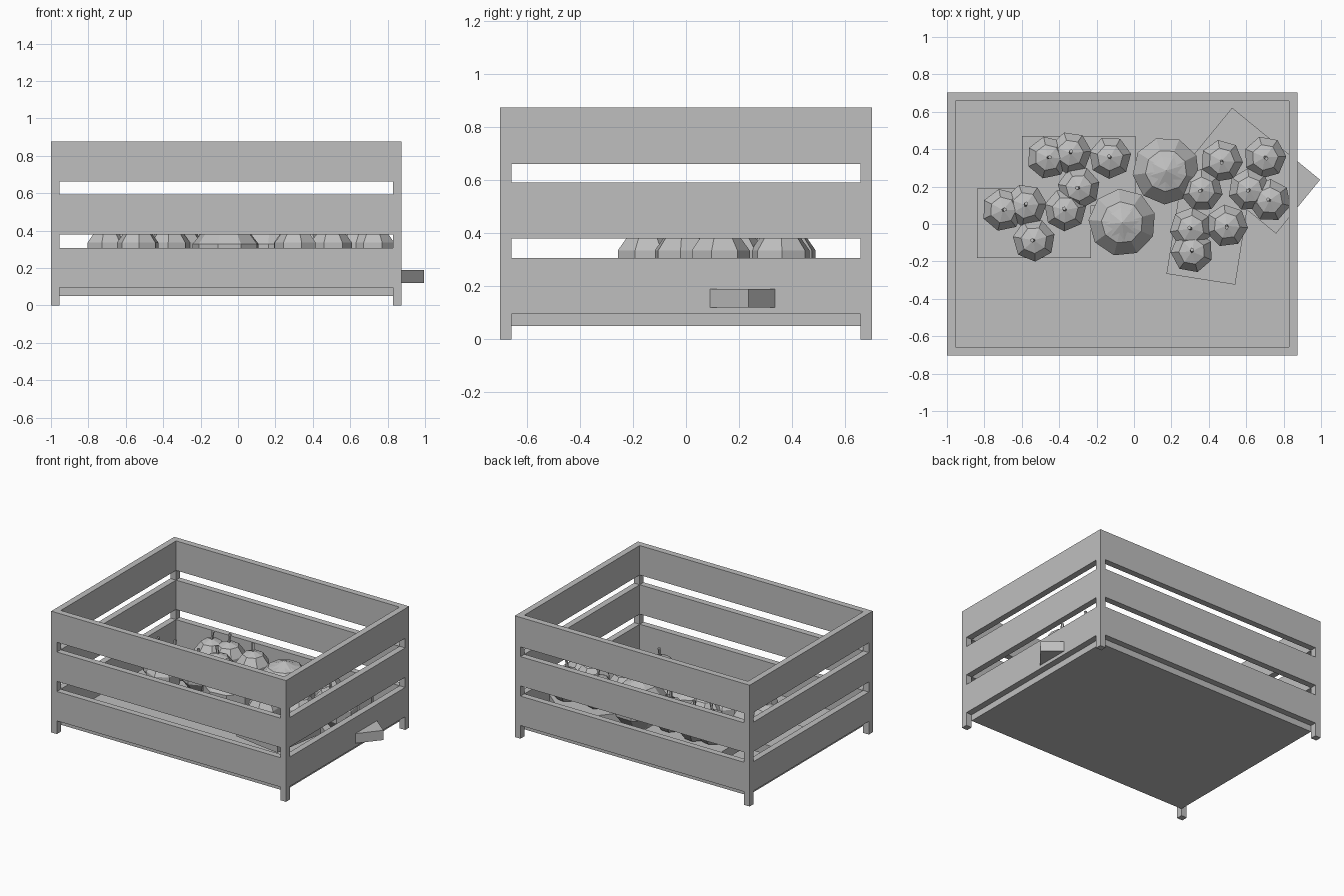
import bpy, bmesh, math
from mathutils import Matrix, Vector

cube = bpy.data.objects.get("Cube")
if cube:
    bpy.data.objects.remove(cube, do_unlink=True)

# One plain material
grey = bpy.data.materials.new("plain grey")
grey.use_nodes = True
colour = (0.52, 0.52, 0.52, 1)
grey.diffuse_color = colour
grey.node_tree.nodes["Principled BSDF"].inputs["Base Color"].default_value = colour


def mesh_from(bm, name):
    mesh = bpy.data.meshes.new(name)
    bm.to_mesh(mesh)
    bm.free()
    mesh.materials.append(grey)
    return mesh


def place(name, mesh, matrix=Matrix()):
    ob = bpy.data.objects.new(name, mesh)
    ob.matrix_world = matrix
    bpy.context.collection.objects.link(ob)
    return ob


def box(name, lo, hi, matrix=Matrix()):
    lo, hi = Vector(lo), Vector(hi)
    bm = bmesh.new()
    bmesh.ops.create_cube(bm, size=1, matrix=Matrix.Translation((lo + hi) / 2)
                          @ Matrix.Diagonal((*(hi - lo), 1)))
    return place(name, mesh_from(bm, name), matrix)


# Crate: floor, corner posts and three rows of slats
X0, X1, Y, T, TOP = -1.0, 0.875, 0.702, 0.045, 0.875
box("crate_floor", (X0 + T, T - Y, 0.05), (X1 - T, Y - T, 0.095))
for side, x in (("right", X0), ("left", X1 - T)):
    for end, y in (("front", -Y), ("back", Y - T)):
        box(f"{end}_{side}_post", (x, y, 0), (x + T, y + T, TOP))
for row, z0, z1 in (("lower", 0.095, 0.307), ("middle", 0.38, 0.592), ("upper", 0.662, TOP)):
    for end, y in (("front", -Y), ("back", Y - T)):
        box(f"{row}_{end}_slat", (X0 + T, y, z0), (X1 - T, y + T, z1))
    for side, x in (("right", X0), ("left", X1 - T)):
        box(f"{row}_{side}_slat", (x, T - Y, z0), (x + T, Y - T, z1))

# Small fruit: faceted ball with a leaning stem
bm = bmesh.new()
bmesh.ops.create_uvsphere(bm, u_segments=7, v_segments=5, radius=0.12)
bmesh.ops.create_cone(bm, cap_ends=True, segments=5, radius1=0.008, radius2=0.011, depth=0.08,
                      matrix=Matrix.Translation((0.004, 0, 0.135)) @ Matrix.Rotation(0.15, 4, "Y"))
fruit_mesh = mesh_from(bm, "small_fruit")

# Four boards, each carrying the same group of four fruits
boards = ((-0.295, 0.285, 0), (-0.535, 0.005, 0), (0.405, 0.005, 81), (0.642, 0.285, 140.7))
group = ((-0.165, 0.07), (-0.045, 0.095), (0.167, 0.07), (0, -0.092))
for i, (x, y, angle) in enumerate(boards):
    frame = Matrix.Translation((x, y, 0)) @ Matrix.Rotation(math.radians(angle), 4, "Z")
    box(f"board_{i + 1}", (-0.304, -0.186, 0.12), (0.304, 0.186, 0.19), frame)
    for j, (u, v) in enumerate(group):
        place(f"small_fruit_{i + 1}_{j + 1}", fruit_mesh,
              frame @ Matrix.Translation((u, v, 0.298)) @ Matrix.Rotation(0.2 + j, 4, "Z"))

# Large fruit: wide faceted ball with a low crown
bm = bmesh.new()
bmesh.ops.create_uvsphere(bm, u_segments=9, v_segments=5, radius=0.19,
                          matrix=Matrix.Diagonal((1, 1, 0.9, 1)))
bmesh.ops.create_cone(bm, cap_ends=True, segments=8, radius1=0.105, radius2=0, depth=0.04,
                      matrix=Matrix.Translation((0, 0, 0.158)))
large_mesh = mesh_from(bm, "large_fruit")
for i, (x, y, spin) in enumerate(((0.172, 0.285, 0.3), (-0.063, 0.008, 0.1))):
    place(f"large_fruit_{i + 1}", large_mesh,
          Matrix.Translation((x, y, 0.275)) @ Matrix.Rotation(spin, 4, "Z"))
